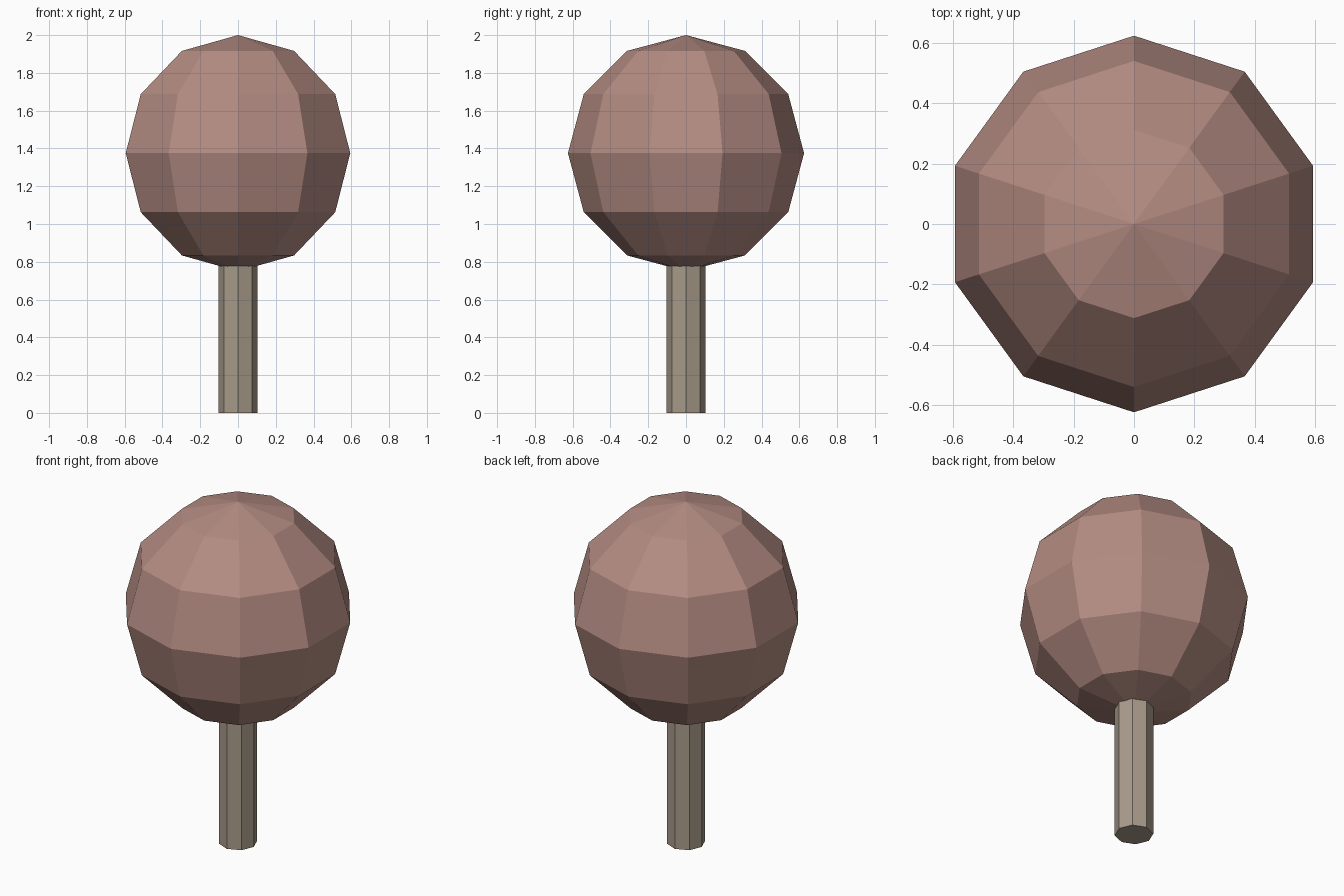
import bpy, bmesh
from mathutils import Matrix

if "Cube" in bpy.data.objects:
    bpy.data.objects.remove(bpy.data.objects["Cube"])


def srgb(*rgb):
    return tuple((c / 255 / 12.92) if c < 11 else ((c / 255 + 0.055) / 1.055) ** 2.4 for c in rgb) + (1.0,)


def material(name, colour):
    mat = bpy.data.materials.new(name)
    mat.diffuse_color = colour
    mat.use_nodes = True
    mat.node_tree.nodes["Principled BSDF"].inputs["Base Color"].default_value = mat.diffuse_color
    return mat


def add_object(name, bm, mat):
    mesh = bpy.data.meshes.new(name)
    bm.to_mesh(mesh)
    bm.free()
    mesh.materials.append(mat)
    obj = bpy.data.objects.new(name, mesh)
    bpy.context.collection.objects.link(obj)
    return obj


RADIUS = 0.625
TRUNK_TOP = 0.8      # slightly inside the crown

# Round faceted crown
bm = bmesh.new()
bmesh.ops.create_uvsphere(bm, u_segments=10, v_segments=6, radius=RADIUS,
                          matrix=Matrix.Translation((0, 0, 2 - RADIUS)))
add_object("crown", bm, material("dusty pink", srgb(180, 140, 130)))

# Eight-sided trunk with corners on the axes
bm = bmesh.new()
bmesh.ops.create_cone(bm, cap_ends=True, segments=8, radius1=0.103, radius2=0.103,
                      depth=TRUNK_TOP, matrix=Matrix.Translation((0, 0, TRUNK_TOP / 2)))
add_object("trunk", bm, material("grey brown", srgb(168, 155, 138)))
